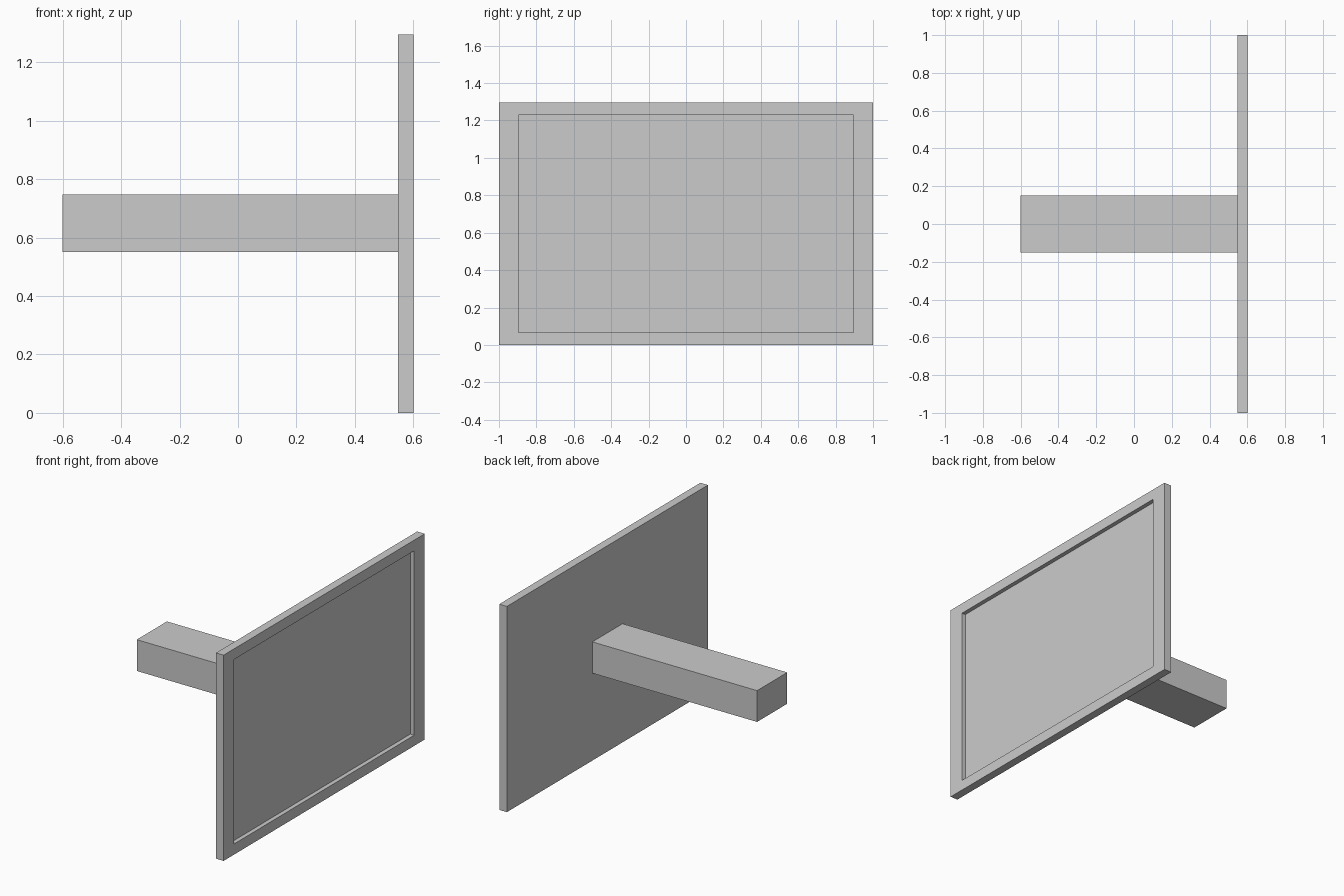
import bpy
import bmesh
from mathutils import Vector

cube = bpy.data.objects.get("Cube")
if cube:
    bpy.data.objects.remove(cube, do_unlink=True)

grey = bpy.data.materials.new("plain grey")
grey.use_nodes = True
colour = (0.6, 0.6, 0.6, 1)
grey.diffuse_color = colour
grey.node_tree.nodes["Principled BSDF"].inputs["Base Color"].default_value = colour


def box_mesh(low, high):
    low, high = Vector(low), Vector(high)
    bm = bmesh.new()
    bmesh.ops.create_cube(bm, size=1)
    bmesh.ops.scale(bm, vec=high - low, verts=bm.verts)
    bmesh.ops.translate(bm, vec=(low + high) / 2, verts=bm.verts)
    return bm


def finish(bm, name):
    mesh = bpy.data.meshes.new(name)
    bm.to_mesh(mesh)
    bm.free()
    mesh.materials.append(grey)
    obj = bpy.data.objects.new(name, mesh)
    bpy.context.collection.objects.link(obj)
    return obj


# Screen panel with a shallow rectangular recess in its +x face
width, height, margin_y, margin_z, depth = 2.0, 1.295, 0.105, 0.067, 0.027
bm = box_mesh((0.547, -width / 2, 0), (0.6, width / 2, height))
bm.faces.ensure_lookup_table()
face = max(bm.faces, key=lambda f: f.normal.x)
bmesh.ops.inset_region(bm, faces=[face], thickness=0.05)
middle = face.calc_center_median()
for v in face.verts:
    v.co.y = (width / 2 - margin_y) * (1 if v.co.y > 0 else -1)
    v.co.z = middle.z + (height / 2 - margin_z) * (1 if v.co.z > middle.z else -1)
floor = bmesh.ops.extrude_discrete_faces(bm, faces=[face])["faces"][0]
bmesh.ops.translate(bm, vec=(-depth, 0, 0), verts=floor.verts)
finish(bm, "screen_panel")

# Support arm behind the panel
finish(box_mesh((-0.6, -0.15, 0.55), (0.547, 0.15, 0.747)), "support_arm")
